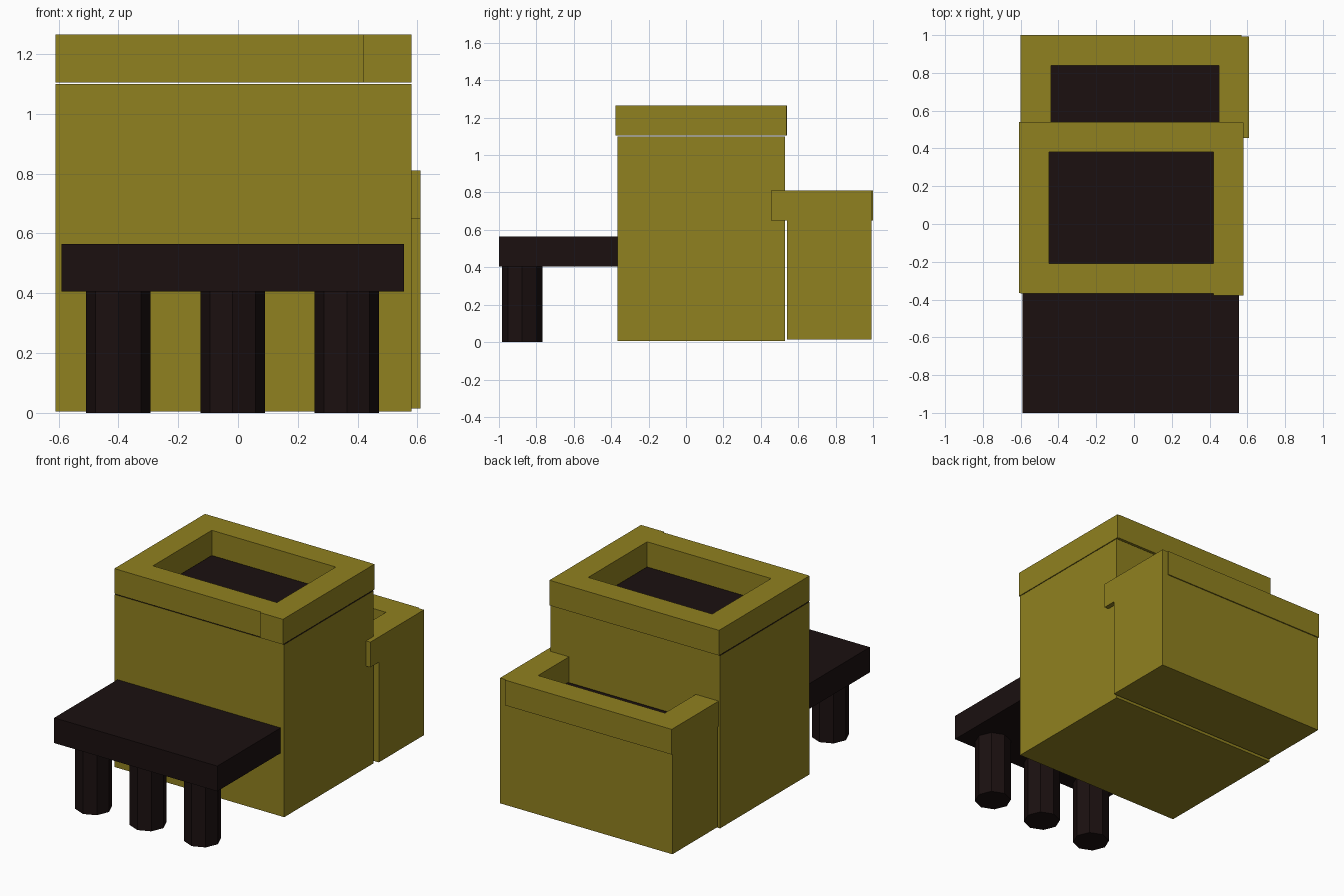
import bpy, bmesh
from mathutils import Matrix, Vector

if "Cube" in bpy.data.objects:
    bpy.data.objects.remove(bpy.data.objects["Cube"])


def material(name, rgb):
    m = bpy.data.materials.new(name)
    m.diffuse_color = (*rgb, 1)
    m.use_nodes = True
    m.node_tree.nodes["Principled BSDF"].inputs["Base Color"].default_value = m.diffuse_color
    return m


WALL = material("ochre_wall", (0.28, 0.22, 0.014))
DARK = material("dark_wood", (0.0105, 0.005, 0.005))


def finish(name, bm, mats):
    mesh = bpy.data.meshes.new(name)
    bm.to_mesh(mesh)
    bm.free()
    for m in mats:
        mesh.materials.append(m)
    ob = bpy.data.objects.new(name, mesh)
    bpy.context.collection.objects.link(ob)
    return ob


def box(name, x, y, z, mat, top=None):
    """Box from (min, max) ranges; an optional second material covers its top."""
    bm = bmesh.new()
    size = Vector((x[1] - x[0], y[1] - y[0], z[1] - z[0]))
    mid = Vector((sum(x) / 2, sum(y) / 2, sum(z) / 2))
    bmesh.ops.create_cube(bm, size=1, matrix=Matrix.Translation(mid) @ Matrix.Diagonal((*size, 1)))
    if top:
        for f in bm.faces:
            f.material_index = int(f.normal.z > 0.5)
    return finish(name, bm, [mat, top] if top else [mat])


# Main tower with a dark flat roof
box("main_block", (-0.61, 0.58), (-0.365, 0.53), (0.005, 1.1), WALL, DARK)

# Parapet beams around the main roof
rim = (1.105, 1.265)
box("main_parapet_left", (-0.61, -0.45), (-0.365, 0.54), rim, WALL)
box("main_parapet_right", (0.42, 0.58), (-0.378, 0.538), rim, WALL)
box("main_parapet_front", (-0.60, 0.42), (-0.368, -0.21), rim, WALL)
box("main_parapet_back", (-0.60, 0.57), (0.38, 0.54), rim, WALL)

# Lower rear block with a dark flat roof
box("rear_block", (-0.60, 0.61), (0.54, 0.993), (0.015, 0.652), WALL, DARK)

# Parapet beams on the rear block, running into the main tower
rim = (0.65, 0.81)
box("rear_parapet_left", (-0.60, -0.44), (0.455, 0.99), rim, WALL)
box("rear_parapet_right", (0.45, 0.61), (0.455, 0.993), rim, WALL)
box("rear_parapet_back", (-0.60, 0.57), (0.84, 1.0), rim, WALL)

# Porch roof and its octagonal posts
box("porch_roof", (-0.59, 0.555), (-1.0, -0.36), (0.405, 0.565), DARK)
for i, x in enumerate((-0.4, -0.018, 0.364)):
    bm = bmesh.new()
    bmesh.ops.create_cone(bm, cap_ends=True, segments=8, radius1=0.108, radius2=0.108,
                          depth=0.41, matrix=Matrix.Translation((x, -0.876, 0.205)))
    finish(f"porch_post_{i + 1}", bm, [DARK])
